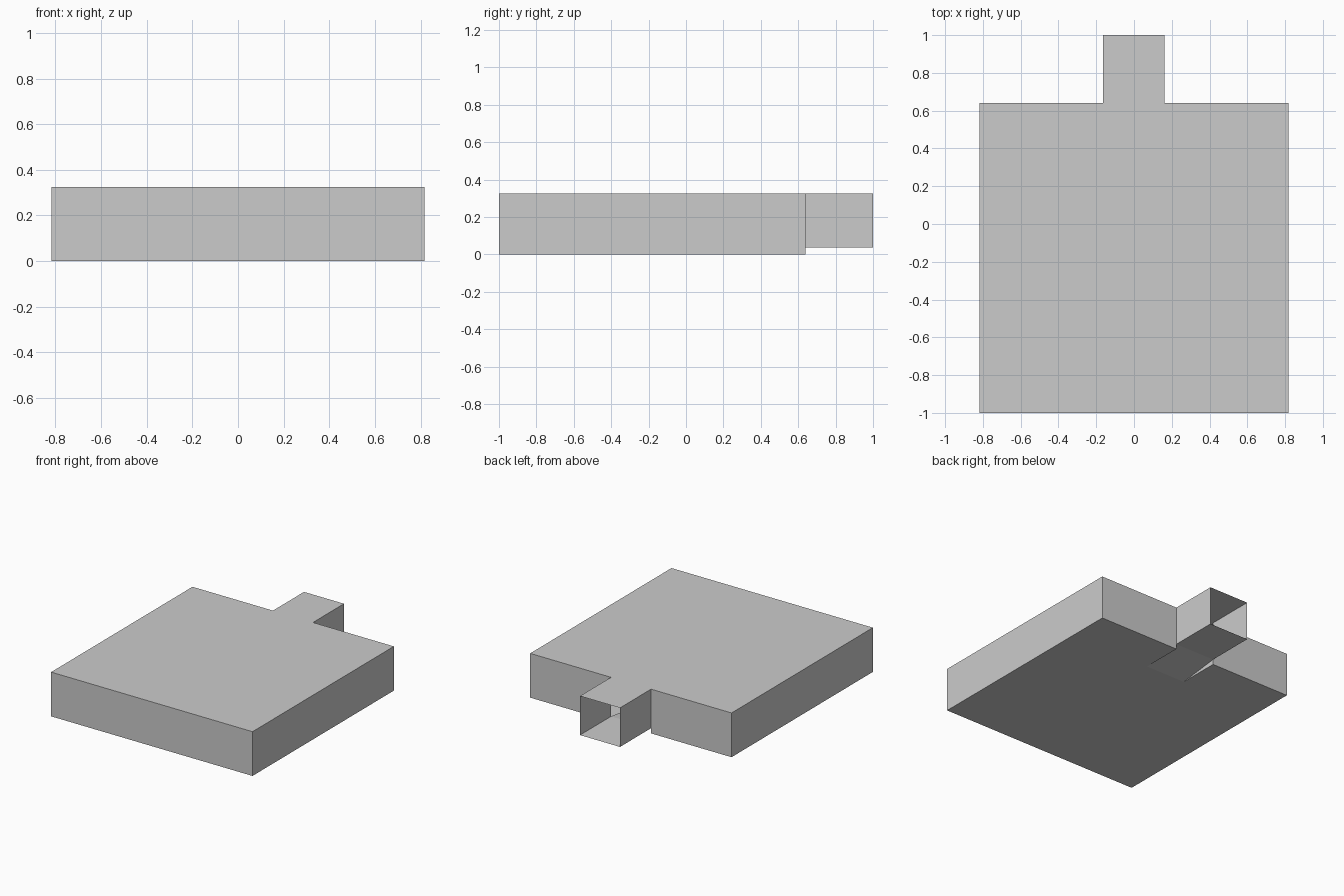
import bpy

if "Cube" in bpy.data.objects:
    bpy.data.objects.remove(bpy.data.objects["Cube"])

# Main dimensions
W, L, R = 0.818, -0.164, 0.161        # room half width, passage left and right
FRONT, BACK, END, FOOT = -1.0, 0.64, 1.0, 0.33
H, STEP = 0.325, 0.038                # ceiling height, passage floor height


def sheet(name, faces):
    """Make one thin-walled object from a list of polygons."""
    verts, polys = [], []
    for face in faces:
        polys.append(range(len(verts), len(verts) + len(face)))
        verts += face
    mesh = bpy.data.meshes.new(name)
    mesh.from_pydata(verts, [], [list(p) for p in polys])
    obj = bpy.data.objects.new(name, mesh)
    bpy.context.collection.objects.link(obj)


def wall(a, b, z0=0.0):
    return [(*a, z0), (*b, z0), (*b, H), (*a, H)]


def flat(points, z):
    return [(x, y, z) for x, y in points]


# Room walls, open where the passage joins
path = [(L, BACK), (-W, BACK), (-W, FRONT), (W, FRONT), (W, BACK), (R, BACK)]
sheet("room_walls", [wall(a, b) for a, b in zip(path, path[1:])])

# Floor with a cut-out under the ramp
sheet("room_floor", [flat((path + [(R, FOOT), (L, FOOT)])[::-1], 0)])

# One ceiling over room and passage
sheet("ceiling", [flat(path + [(R, END), (L, END)], H)])

# Passage walls and floor, open at the far end
sheet("passage", [
    wall((L, END), (L, BACK), STEP),
    wall((R, BACK), (R, END), STEP),
    flat([(L, BACK), (L, END), (R, END), (R, BACK)], STEP),
])

# Ramp from the passage down to the room floor, with side wedges
ramp = [[(L, FOOT, 0), (L, BACK, STEP), (R, BACK, STEP), (R, FOOT, 0)]]
ramp += [[(x, FOOT, 0), (x, BACK, 0), (x, BACK, STEP)] for x in (L, R)]
sheet("ramp", ramp)
